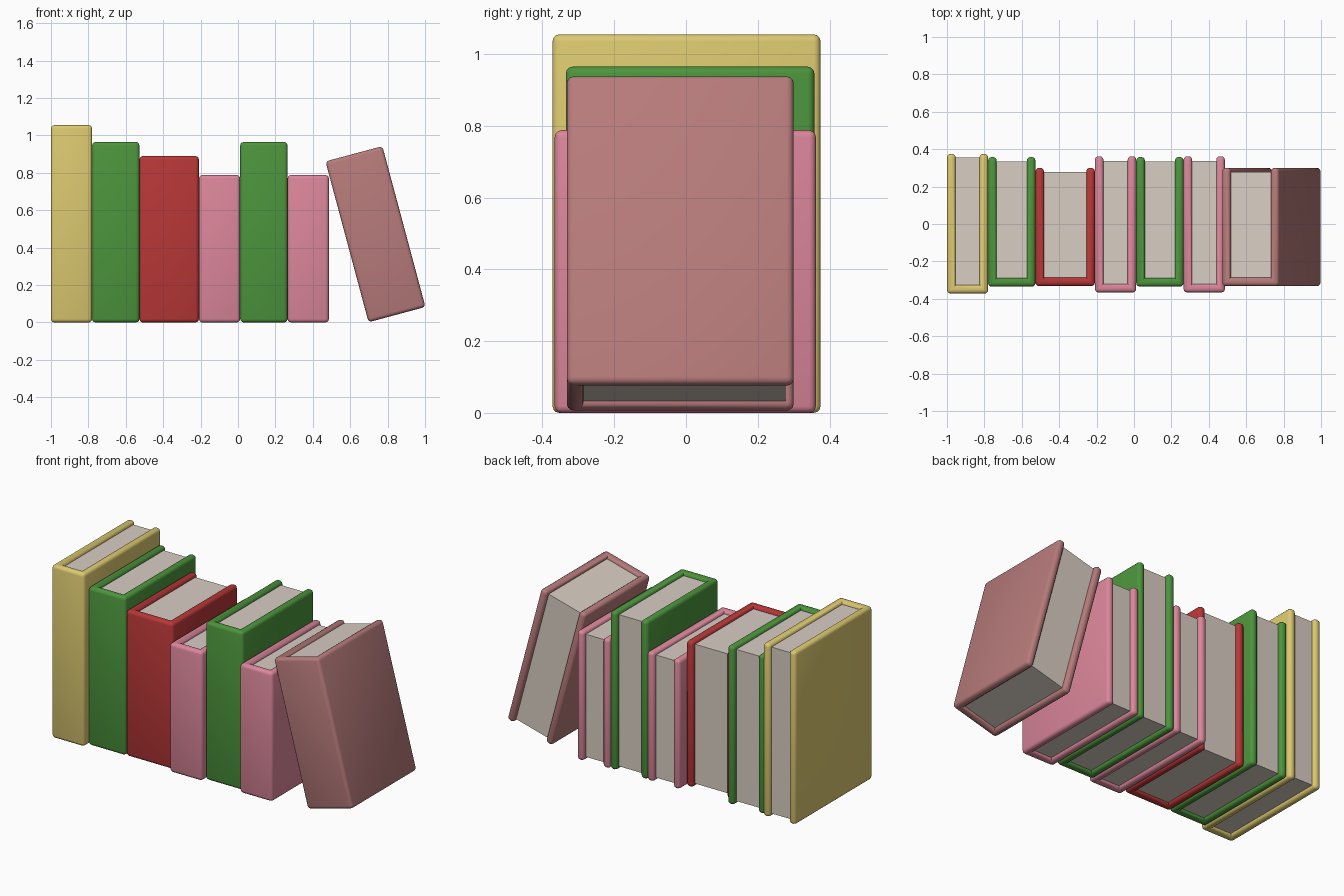
import bpy, bmesh, math
from mathutils import Matrix

if "Cube" in bpy.data.objects:
    bpy.data.objects.remove(bpy.data.objects["Cube"])


def material(name, rgb):
    # sRGB 0-255 to linear
    lin = [((c / 255 + 0.055) / 1.055) ** 2.4 for c in rgb]
    m = bpy.data.materials.new(name)
    m.diffuse_color = (*lin, 1)
    m.use_nodes = True
    m.node_tree.nodes["Principled BSDF"].inputs["Base Color"].default_value = m.diffuse_color
    return m


YELLOW = material("yellow cover", (220, 201, 112))
GREEN = material("green cover", (76, 149, 60))
RED = material("red cover", (184, 55, 55))
PINK = material("pink cover", (220, 135, 155))
BROWN = material("dusty rose cover", (184, 123, 123))
PAPER = material("paper", (217, 206, 196))


def make_object(name, bm, mat, matrix):
    bmesh.ops.recalc_face_normals(bm, faces=bm.faces)
    me = bpy.data.meshes.new(name)
    bm.to_mesh(me)
    bm.free()
    me.materials.append(mat)
    ob = bpy.data.objects.new(name, me)
    ob.matrix_world = matrix
    bpy.context.collection.objects.link(ob)
    bpy.ops.object.select_all(action='DESELECT')
    ob.select_set(True)
    bpy.context.view_layer.objects.active = ob
    bpy.ops.object.shade_smooth_by_angle(angle=math.radians(40))
    return ob


def prism(points, z0, z1):
    bm = bmesh.new()
    face = bm.faces.new([bm.verts.new((x, y, z0)) for x, y in points])
    ext = bmesh.ops.extrude_face_region(bm, geom=[face])
    for v in ext["geom"]:
        if isinstance(v, bmesh.types.BMVert):
            v.co.z = z1
    bmesh.ops.recalc_face_normals(bm, faces=bm.faces)
    return bm


def book(name, width, height, y0, y1, page_end, mat, matrix, t=0.046):
    """Book centred on local x and z, spine at y0."""
    w, h = width / 2, height / 2
    i = w - t
    # U-shaped cover with rounded outer edges
    bm = prism([(-w, y0), (w, y0), (w, y1), (i, y1), (i, y0 + t),
                (-i, y0 + t), (-i, y1), (-w, y1)], -h, h)
    convex = [e for e in bm.edges if e.calc_face_angle_signed(0) > 0.5]
    bmesh.ops.bevel(bm, geom=convex, offset=0.019, segments=3, profile=0.5,
                    affect='EDGES', clamp_overlap=True)
    make_object(name + "_cover", bm, mat, matrix)
    # page block, slightly recessed on the three open sides
    p = i + 0.002
    bm = prism([(-p, y0 + t - 0.002), (p, y0 + t - 0.002),
                (p, page_end), (-p, page_end)], -h + 0.02, h - 0.02)
    make_object(name + "_pages", bm, PAPER, matrix)


# upright books: name, left x, right x, height, spine y, fore-edge y, page end y, colour
upright = [
    ("yellow_book", -1.0, -0.78, 1.055, -0.372, 0.375, 0.355, YELLOW),
    ("left_green_book", -0.78, -0.527, 0.965, -0.335, 0.358, 0.333, GREEN),
    ("red_book", -0.527, -0.209, 0.89, -0.332, 0.30, 0.277, RED),
    ("left_pink_book", -0.209, 0.012, 0.788, -0.366, 0.362, 0.337, PINK),
    ("right_green_book", 0.012, 0.265, 0.965, -0.335, 0.358, 0.333, GREEN),
    ("right_pink_book", 0.265, 0.486, 0.788, -0.366, 0.362, 0.337, PINK),
]
for name, x0, x1, h, y0, y1, page, mat in upright:
    book(name, x1 - x0, h, y0, y1, page, mat,
         Matrix.Translation(((x0 + x1) / 2, 0, h / 2)))

# last book leans against the row
book("leaning_book", 0.315, 0.89, -0.332, 0.30, 0.277, BROWN,
     Matrix.Translation((0.735, 0, 0.472)) @ Matrix.Rotation(math.radians(-15), 4, 'Y'))
